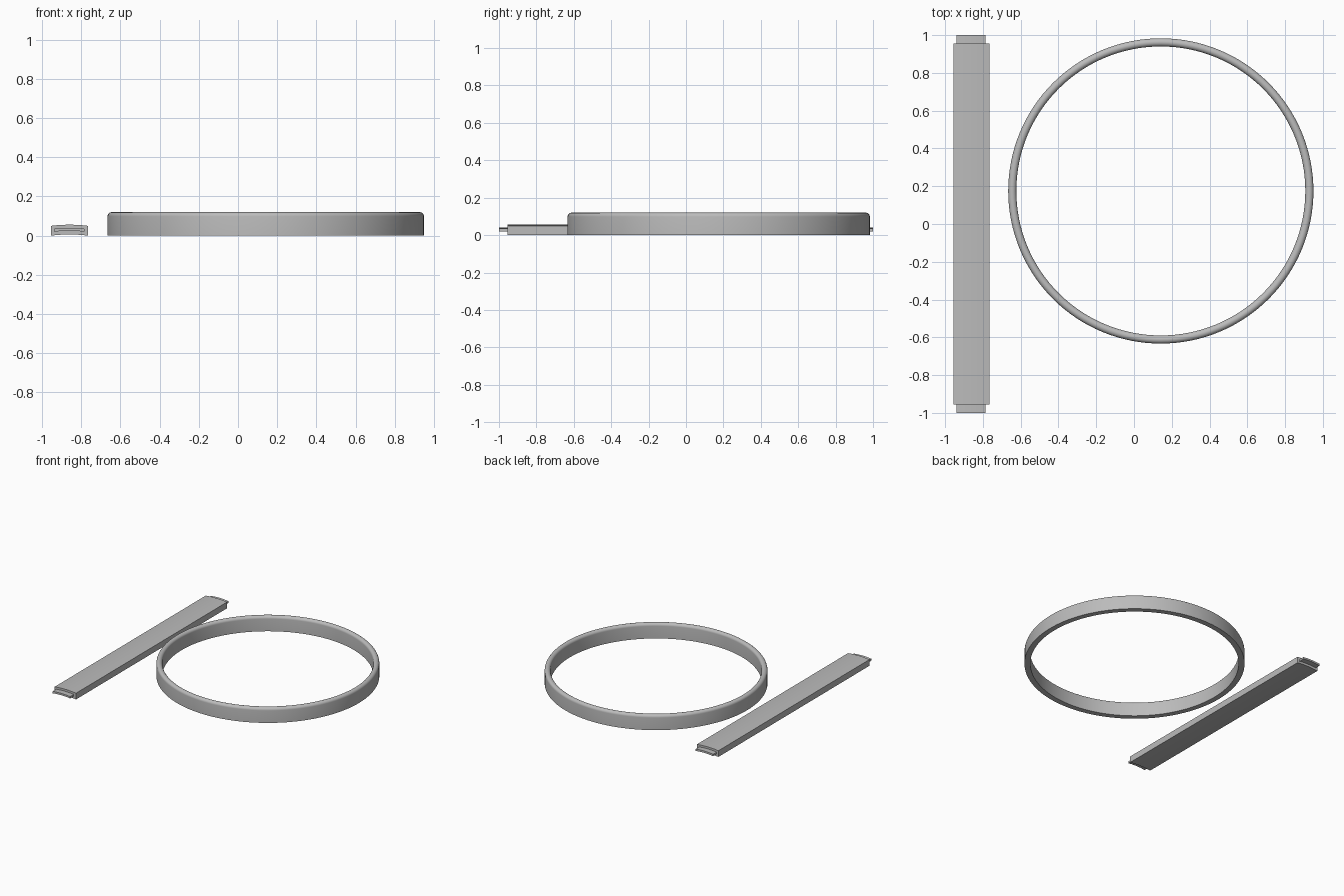
import bpy, math

if "Cube" in bpy.data.objects:
    bpy.data.objects.remove(bpy.data.objects["Cube"])

grey = bpy.data.materials.new("plain grey")
grey.diffuse_color = (0.5, 0.5, 0.5, 1)
grey.use_nodes = True
grey.node_tree.nodes["Principled BSDF"].inputs["Base Color"].default_value = grey.diffuse_color


def add_mesh(name, verts, faces):
    mesh = bpy.data.meshes.new(name)
    mesh.from_pydata(verts, [], faces)
    mesh.materials.append(grey)
    obj = bpy.data.objects.new(name, mesh)
    bpy.context.collection.objects.link(obj)
    bpy.ops.object.select_all(action='DESELECT')
    obj.select_set(True)
    bpy.context.view_layer.objects.active = obj
    bpy.ops.object.mode_set(mode='EDIT')
    bpy.ops.mesh.select_all(action='SELECT')
    bpy.ops.mesh.normals_make_consistent(inside=False)
    bpy.ops.object.mode_set(mode='OBJECT')
    bpy.ops.object.shade_smooth_by_angle(angle=math.radians(35))
    return obj


# Hoop: flat bottom, straight walls and a rounded top rim
def hoop(name, cx, cy, r_in, r_out, height, steps=128):
    mid, r = (r_in + r_out) / 2, (r_out - r_in) / 2
    profile = [(r_in, 0), (r_out, 0)]
    for i in range(13):
        a = math.pi * i / 12
        profile.append((mid + r * math.cos(a), height - r + r * math.sin(a)))
    n = len(profile)
    verts, faces = [], []
    for s in range(steps):
        t = 2 * math.pi * s / steps
        verts += [(cx + p * math.cos(t), cy + p * math.sin(t), z) for p, z in profile]
        for k in range(n):
            a, b = s * n, (s + 1) % steps * n
            faces.append((a + k, a + (k + 1) % n, b + (k + 1) % n, b + k))
    return add_mesh(name, verts, faces)


# Arched strip: a gently bowed cross-section extruded along y
def arched_strip(name, x0, x1, y0, y1, z0, z1, bow_low, bow_high, steps=12):
    def edge(z, bow):
        return [(x0 + (x1 - x0) * i / steps, z + bow * (1 - (2 * i / steps - 1) ** 2))
                for i in range(steps + 1)]
    outline = edge(z0, bow_low) + edge(z1, bow_high)[::-1]
    n = len(outline)
    verts = [(x, y, z) for y in (y0, y1) for x, z in outline]
    faces = [(k, (k + 1) % n, n + (k + 1) % n, n + k) for k in range(n)]
    m = 2 * steps + 1
    for i in range(steps):
        cap = (i, i + 1, m - i - 1, m - i)
        faces += [cap, tuple(n + k for k in cap)]
    return add_mesh(name, verts, faces)


hoop("round_hoop", 0.142, 0.175, 0.765, 0.808, 0.12)
arched_strip("flat_bar", -0.955, -0.765, -0.955, 0.955, 0.0, 0.05, 0.006, 0.006)

# End tongues, thinner than the bar
for label, s in (("front", -1), ("back", 1)):
    y0, y1 = sorted((s * 0.955, s * 1.0))
    arched_strip(label + "_tongue", -0.94, -0.785, y0, y1, 0.02, 0.035, 0.005, 0.005)
